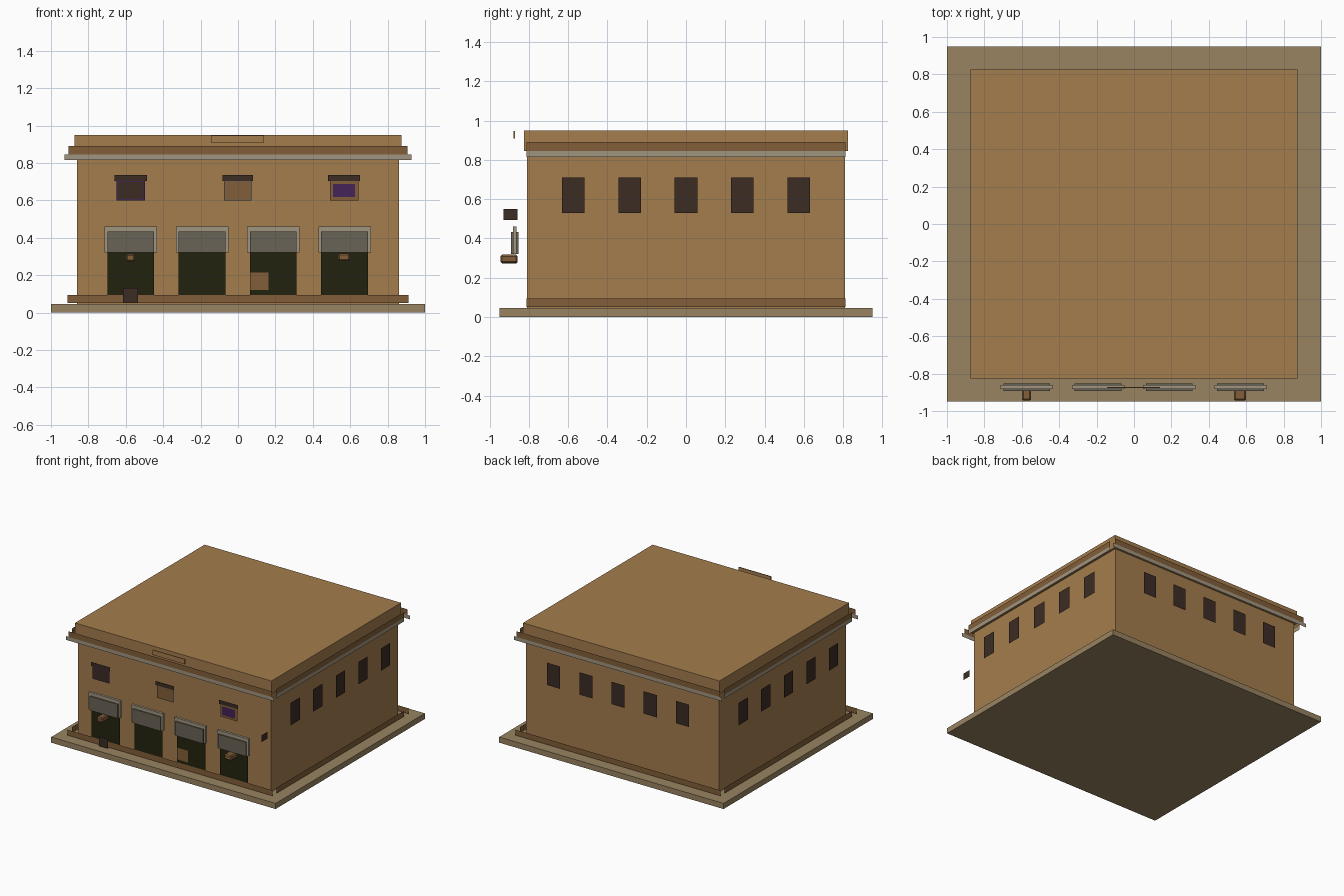
import bpy, bmesh
from mathutils import Vector

old = bpy.data.objects.get("Cube")
if old:
    bpy.data.objects.remove(old, do_unlink=True)


def material(name, rgb):
    lin = [((c / 255 + 0.055) / 1.055) ** 2.4 for c in rgb] + [1.0]
    m = bpy.data.materials.new(name)
    m.use_nodes = True
    m.diffuse_color = lin
    bsdf = next(n for n in m.node_tree.nodes if n.type == 'BSDF_PRINCIPLED')
    bsdf.inputs["Base Color"].default_value = lin
    return m


WALL = material("tan_wall", (164, 125, 77))
PAVING = material("paving_tan", (152, 131, 96))
TRIM = material("brown_trim", (130, 94, 57))
STONE = material("pale_stone", (160, 149, 128))
SHUTTER = material("shutter_grey", (106, 99, 87))
DARK = material("dark_brown", (60, 44, 36))
DOOR = material("door_black_green", (34, 34, 14))
PURPLE = material("purple_glass", (68, 35, 88))
BLUE = material("blue_grey_frame", (98, 98, 96))


def finish(name, bm, mat):
    me = bpy.data.meshes.new(name)
    bm.to_mesh(me)
    bm.free()
    ob = bpy.data.objects.new(name, me)
    me.materials.append(mat)
    bpy.context.collection.objects.link(ob)
    return ob


def box(name, mat, xs, ys, zs, bevel=0):
    bm = bmesh.new()
    bmesh.ops.create_cube(bm, size=1)
    lo, hi = Vector((xs[0], ys[0], zs[0])), Vector((xs[1], ys[1], zs[1]))
    for v in bm.verts:
        v.co = (lo + hi) / 2 + v.co * (hi - lo)
    ob = finish(name, bm, mat)
    if bevel:
        mod = ob.modifiers.new("bevel", 'BEVEL')
        mod.width, mod.segments = bevel, 1
    return ob


def sheet(name, mat, side, offset, across, zs):
    """Upright single-face panel facing outward from the named side."""
    place = {
        "front": lambda a, z: (a, -offset, z),
        "back": lambda a, z: (-a, offset, z),
        "left": lambda a, z: (offset, a, z),
        "right": lambda a, z: (-offset, -a, z),
    }[side]
    (a0, a1), (z0, z1) = across, zs
    bm = bmesh.new()
    bm.faces.new([bm.verts.new(place(a, z))
                  for a, z in ((a0, z0), (a1, z0), (a1, z1), (a0, z1))])
    return finish(name, bm, mat)


def around(c, half):
    return (c - half, c + half)


# main masses
box("ground_slab", PAVING, (-1, 1), (-.95, .95), (0, .045))
box("building_body", WALL, (-.86, .86), (-.81, .81), (.045, .88))
box("roof_slab", WALL, (-.875, .875), (-.825, .825), (.845, .95))

# trim strips standing clear of every wall
for side in ("front", "back", "left", "right"):
    long_side = side in ("front", "back")
    off = .865 if long_side else .912
    for name, mat, half, zs in (("plinth", TRIM, .912, (.05, .095)),
                                ("lower_cornice", STONE, .928, (.815, .845)),
                                ("upper_cornice", TRIM, .907, (.845, .89))):
        sheet(f"{side}_{name}", mat, side, off,
              around(0, half if long_side else .812), zs)
    # rows of plain windows
    if side != "front":
        for i in range(-2, 3):
            sheet(f"{side}_window", DARK, side, off,
                  around(i * .287, .058), (.53, .71))

# front doors with shutter boxes above
for i in range(4):
    c = -.573 + i * .381
    sheet("front_door", DOOR, "front", .865, around(c, .125), (.095, .43))
    box("shutter_frame", STONE, around(c, .14), (-.882, -.862), (.32, .46))
    box("shutter_panel", SHUTTER, around(c, .125), (-.892, -.852), (.32, .433))

# upper front windows
for c, half, frame, pane, inset in ((-.573, .077, PURPLE, DARK, .008),
                                    (-.002, .073, BLUE, TRIM, .005),
                                    (.567, .076, TRIM, PURPLE, .018)):
    sheet("window_frame", frame, "front", .925, around(c, half), (.6, .705))
    sheet("window_pane", pane, "front", .928, around(c, half - inset),
          (.6 + inset, .705 - inset))
    sheet("window_hood", DARK, "front", .931, around(c, half + .009),
          (.703, .735))

# lamps under the outer shutters
box("left_lamp", TRIM, (.535, .6), (-.944, -.857), (.275, .317), .008)
box("right_lamp", TRIM, (-.6, -.55), (-.944, -.857), (.272, .314), .008)

# notice boards and hanging plate
box("roof_board", WALL, (-.145, .14), (-.878, -.871), (.908, .948))
sheet("door_notice", TRIM, "front", .87, (.065, .163), (.12, .215))
sheet("low_notice", DARK, "front", .888, (-.615, -.535), (.052, .13))
sheet("hanging_plate", DARK, "left", .862, (-.93, -.857), (.495, .55))
